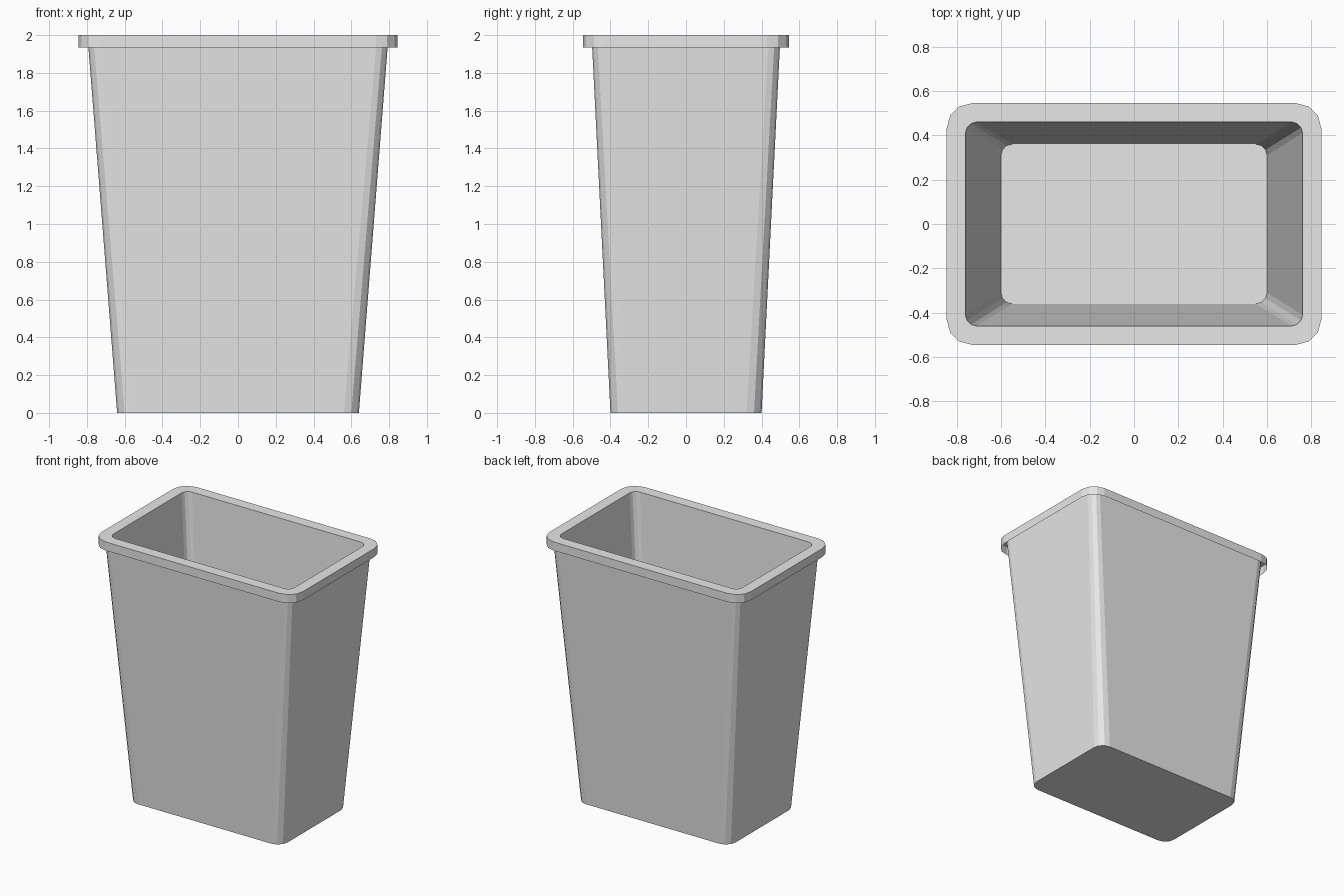
import bpy, bmesh
from math import cos, sin, pi

cube = bpy.data.objects.get("Cube")
if cube:
    bpy.data.objects.remove(cube, do_unlink=True)

# One plain grey plastic
GREY = (0.8, 0.8, 0.8, 1.0)
plastic = bpy.data.materials.new("grey_plastic")
plastic.use_nodes = True
plastic.diffuse_color = GREY
plastic.node_tree.nodes["Principled BSDF"].inputs["Base Color"].default_value = GREY

CORNER_STEPS = 3


def ring(bm, hx, hy, radius, z):
    """Rounded rectangle, counter-clockwise seen from above."""
    verts = []
    for quarter, (sx, sy) in enumerate([(1, 1), (-1, 1), (-1, -1), (1, -1)]):
        for step in range(CORNER_STEPS + 1):
            a = (quarter + step / CORNER_STEPS) * pi / 2
            verts.append(bm.verts.new((sx * (hx - radius) + radius * cos(a),
                                       sy * (hy - radius) + radius * sin(a), z)))
    return verts


def loft(name, sections, cap_first=False, cap_last=False):
    """Skin a list of (half width, half depth, corner radius, height)."""
    bm = bmesh.new()
    rings = [ring(bm, *s) for s in sections]
    for low, high in zip(rings, rings[1:]):
        for i in range(len(low)):
            j = (i + 1) % len(low)
            bm.faces.new((low[i], low[j], high[j], high[i]))
    if cap_first:
        bm.faces.new(rings[0][::-1])
    if cap_last:
        bm.faces.new(rings[-1])
    mesh = bpy.data.meshes.new(name)
    bm.to_mesh(mesh)
    bm.free()
    mesh.materials.append(plastic)
    obj = bpy.data.objects.new(name, mesh)
    bpy.context.collection.objects.link(obj)
    return obj


# Tapered outside with its flat underside
loft("outer_wall", [(0.64, 0.40, 0.08, 0), (0.797, 0.50, 0.06, 1.998)], cap_first=True)

# Overhanging rim: thin skirt, open below, and flat top
loft("rim", [(0.845, 0.545, 0.115, 1.935),
             (0.845, 0.545, 0.115, 2.0),
             (0.76, 0.46, 0.05, 2.0)])

# Tapered inside and floor
loft("inner_wall", [(0.76, 0.46, 0.05, 2.0), (0.60, 0.36, 0.05, 0.04)], cap_last=True)
